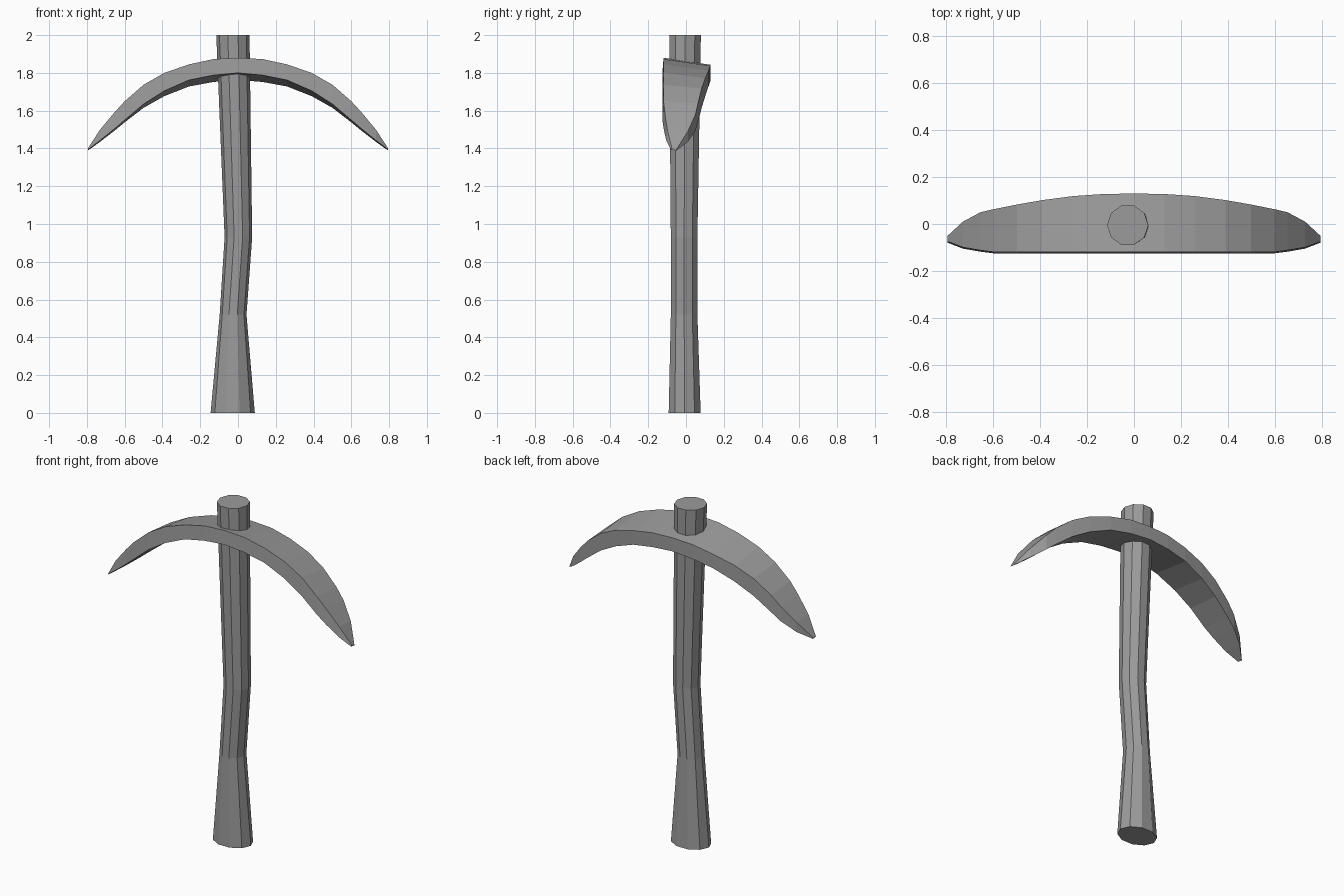
import bpy
import bmesh
from math import cos, sin, tau

cube = bpy.data.objects.get("Cube")
if cube:
    bpy.data.objects.remove(cube, do_unlink=True)

GREY = (0.33, 0.33, 0.33, 1)
grey = bpy.data.materials.new("plain grey")
grey.use_nodes = True
grey.diffuse_color = GREY
grey.node_tree.nodes["Principled BSDF"].inputs["Base Color"].default_value = GREY


def loft(name, rings):
    """Skin a list of closed rings and cap both ends."""
    bm = bmesh.new()
    loops = [[bm.verts.new(p) for p in ring] for ring in rings]
    for a, b in zip(loops, loops[1:]):
        n = len(a)
        for i in range(n):
            j = (i + 1) % n
            bm.faces.new((a[i], a[j], b[j], b[i]))
    bm.faces.new(loops[0])
    bm.faces.new(loops[-1])
    bmesh.ops.recalc_face_normals(bm, faces=bm.faces)
    mesh = bpy.data.meshes.new(name)
    bm.to_mesh(mesh)
    bm.free()
    mesh.materials.append(grey)
    obj = bpy.data.objects.new(name, mesh)
    bpy.context.collection.objects.link(obj)
    return obj


# Bent ten-sided handle: height, centre x, centre y, radius x, radius y
SIDES = 10
stations = [
    (0, -0.028, -0.007, 0.117, 0.089),
    (0.52, -0.026, -0.01, 0.071, 0.074),
    (0.93, 0.002, -0.01, 0.073, 0.074),
    (2, -0.027, -0.005, 0.088, 0.088),
]
loft("handle", [
    [(cx + rx * cos(tau * i / SIDES), cy + ry * sin(tau * i / SIDES), z)
     for i in range(SIDES)]
    for z, cx, cy, rx, ry in stations
])

# Curved head, half span: x, top z, bottom z, front y, back y, drop at the back
half = [
    (0, 1.88, 1.80, -0.125, 0.13, 0.037),
    (0.13, 1.873, 1.788, -0.125, 0.128, 0.036),
    (0.26, 1.845, 1.762, -0.125, 0.119, 0.034),
    (0.39, 1.80, 1.705, -0.125, 0.102, 0.028),
    (0.50, 1.737, 1.635, -0.125, 0.083, 0.02),
    (0.60, 1.65, 1.55, -0.125, 0.063, 0.012),
    (0.655, 1.59, 1.503, -0.118, 0.05, 0.01),
    (0.73, 1.50, 1.443, -0.105, 0.01, 0.008),
    (0.795, 1.40, 1.393, -0.08, -0.05, 0.004),
]
span = [(-s[0], *s[1:]) for s in reversed(half[1:])] + half
loft("pick_head", [
    [(x, front, low), (x, back, low - drop), (x, back, top - drop),
     (x, front + 0.006, top)]
    for x, top, low, front, back, drop in span
])
